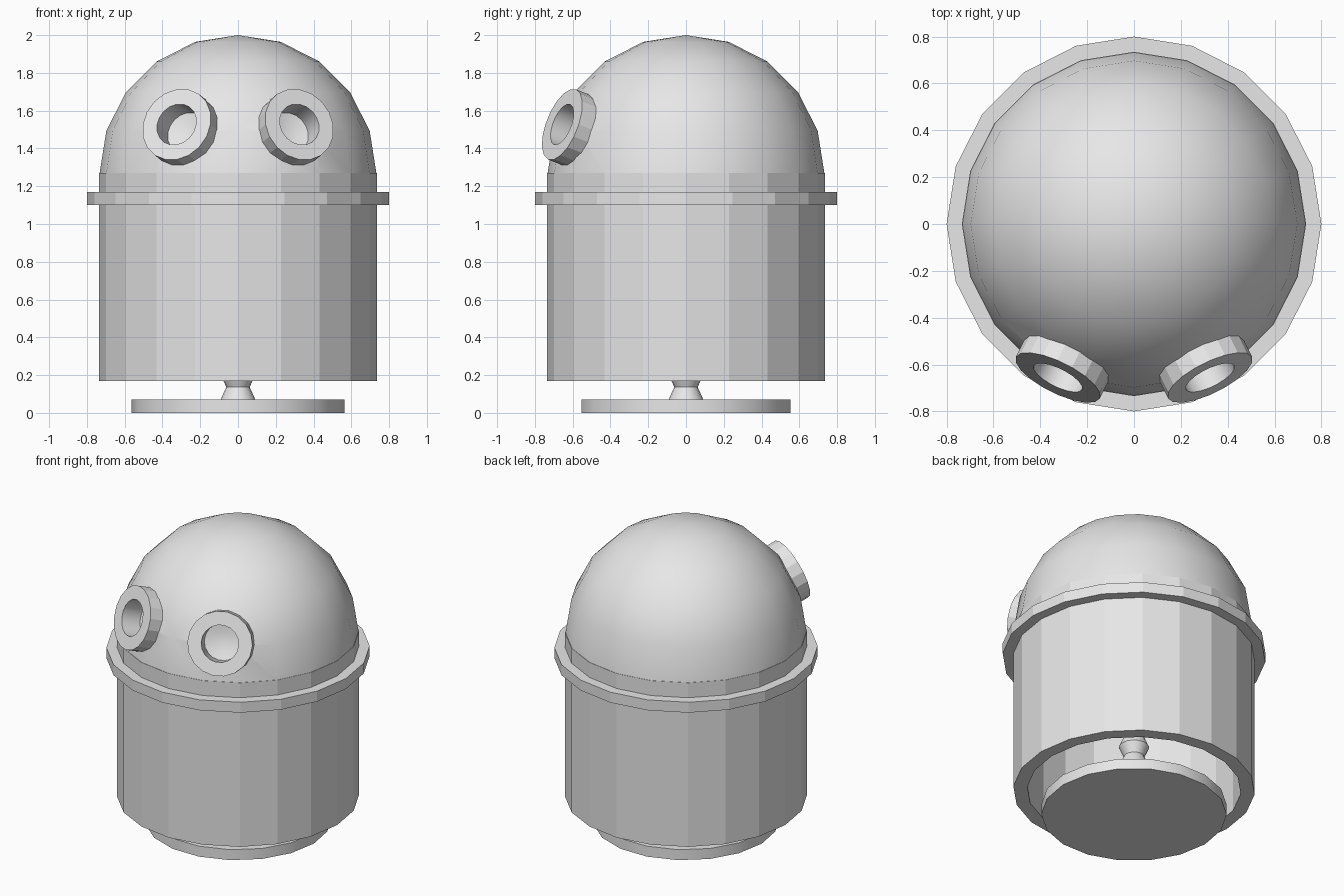
import bpy, bmesh, math
from mathutils import Vector, Matrix

if "Cube" in bpy.data.objects:
    bpy.data.objects.remove(bpy.data.objects["Cube"])

grey = bpy.data.materials.new("plain_grey")
grey.diffuse_color = (0.8, 0.8, 0.8, 1)
grey.use_nodes = True
grey.node_tree.nodes["Principled BSDF"].inputs["Base Color"].default_value = grey.diffuse_color


def lathe(name, profile, sides, closed=False, smooth=None):
    """Spin an (r, z) profile about z; smooth(face) picks the smooth faces."""
    bm = bmesh.new()
    rings = []
    for r, z in profile:
        if r == 0:
            rings.append([bm.verts.new((0, 0, z))] * sides)
        else:
            rings.append([bm.verts.new((r * math.cos(a), r * math.sin(a), z))
                          for a in (math.tau * i / sides for i in range(sides))])
    pairs = list(zip(rings, rings[1:]))
    if closed:
        pairs.append((rings[-1], rings[0]))
    for low, high in pairs:
        for i in range(sides):
            j = (i + 1) % sides
            corners = list(dict.fromkeys((low[i], low[j], high[j], high[i])))
            if len(corners) > 2:
                bm.faces.new(corners)
    bmesh.ops.recalc_face_normals(bm, faces=bm.faces)
    mesh = bpy.data.meshes.new(name)
    bm.to_mesh(mesh)
    bm.free()
    mesh.materials.append(grey)
    obj = bpy.data.objects.new(name, mesh)
    bpy.context.collection.objects.link(obj)
    if smooth:
        bpy.ops.object.select_all(action='DESELECT')
        obj.select_set(True)
        bpy.context.view_layer.objects.active = obj
        bpy.ops.object.shade_smooth_by_angle(angle=math.radians(35))
        for face in mesh.polygons:
            face.use_smooth = smooth(face)
    return obj


def everywhere(face):
    return True


def arc(radius, centre_z, steps=5):
    """Quarter circle from the equator up to the pole."""
    pts = [(radius * math.cos(t), centre_z + radius * math.sin(t))
           for t in (math.pi / 2 * i / steps for i in range(steps))]
    return pts + [(0, centre_z + radius)]


# Hollow cylinder body and the band around it
lathe("body_shell", [(0.735, 0.17), (0.735, 1.27), (0.65, 1.27), (0.65, 0.17)], 20, True)
lathe("rim_band", [(0.72, 1.10), (0.80, 1.10), (0.80, 1.17), (0.72, 1.17)], 20, True)

# Domed head, a thin shell
dome = lathe("dome", arc(0.733, 1.267) + arc(0.69, 1.267)[::-1], 20, True, everywhere)

# Foot plate and ribbed central post
lathe("foot_plate", [(0, 0), (0.563, 0), (0.563, 0.07), (0, 0.07)], 18, False, everywhere)
post = [(0.092 if i % 2 == 0 else 0.062, 0.07 + 0.0667 * i) for i in range(17)]
lathe("ribbed_post", [(0, 0.07)] + post + [(0, post[-1][1])], 16, False,
      lambda f: True)

# Eye tubes set radially in the dome, with a recessed dish inside
eye_profile = [(0, -0.155), (0.06, -0.15), (0.115, -0.135), (0.115, 0), (0.20, 0),
               (0.20, -0.10), (0.13, -0.10), (0.13, -0.165), (0, -0.165)]
for side, label in ((-1, "left"), (1, "right")):
    centre = Vector((side * 0.325, -0.656, 1.527))
    axis = (centre - Vector((0, 0, 1.267))).normalized()
    place = Matrix.Translation(centre) @ axis.to_track_quat('Z', 'Y').to_matrix().to_4x4()
    eye = lathe(label + "_eye", eye_profile, 18, False,
                lambda f: Vector(f.center).xy.length < 0.125)
    eye.matrix_world = place
    cutter = lathe(label + "_eye_cutter", [(0, -0.3), (0.122, -0.3), (0.122, 0.1), (0, 0.1)], 18)
    cutter.matrix_world = place
    cutter.hide_render = True
    cutter.hide_set(True)
    cut = dome.modifiers.new(label + "_eye_hole", 'BOOLEAN')
    cut.operation = 'DIFFERENCE'
    cut.object = cutter
